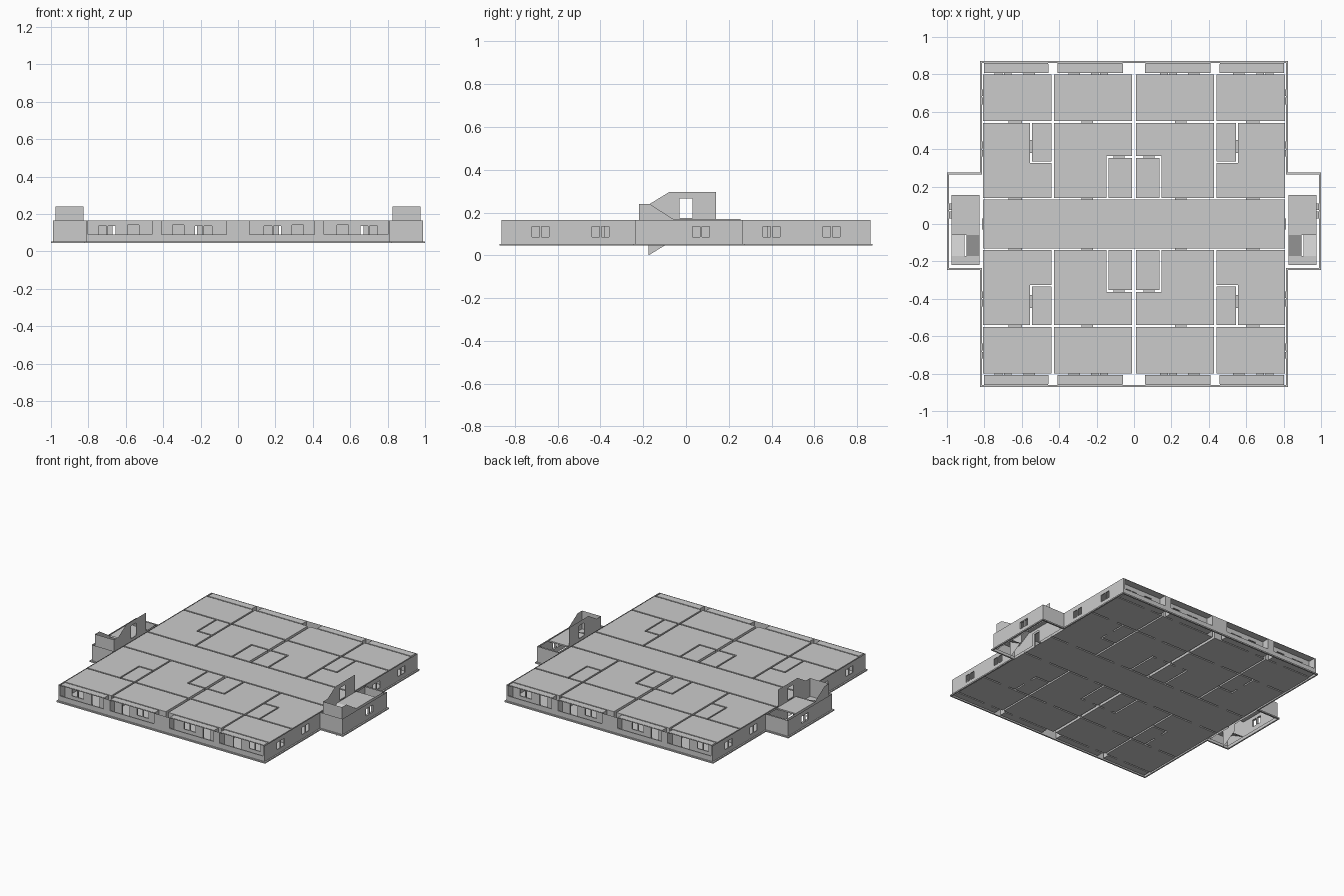
import bpy, bmesh

cube = bpy.data.objects.get("Cube")
if cube:
    bpy.data.objects.remove(cube)

FLOOR, ROOF = 0.05, 0.166
WALL_X, WALL_Y = 0.814, 0.862      # main outer wall
TOWER_X, TOWER_F, TOWER_B = 0.99, -0.235, 0.265
IN_X, IN_F, IN_B, SIDE = 0.975, -0.22, 0.255, 0.826   # stair inner shell

concrete = bpy.data.materials.new("concrete_grey")
concrete.use_nodes = True
GREY = (0.6, 0.6, 0.6, 1)
concrete.diffuse_color = GREY
concrete.node_tree.nodes["Principled BSDF"].inputs["Base Color"].default_value = GREY


def face(bm, pts):
    bm.faces.new([bm.verts.new(p) for p in pts])


def finish(bm, name, mirror):
    bmesh.ops.remove_doubles(bm, verts=bm.verts, dist=0.0002)
    bmesh.ops.recalc_face_normals(bm, faces=bm.faces)
    mesh = bpy.data.meshes.new(name)
    bm.to_mesh(mesh)
    bm.free()
    mesh.materials.append(concrete)
    ob = bpy.data.objects.new(name, mesh)
    bpy.context.collection.objects.link(ob)
    mod = ob.modifiers.new("mirror", "MIRROR")
    mod.use_axis = ("X" in mirror, "Y" in mirror, False)
    return ob


def at(axis, n, u, z):
    """Point on a wall whose normal lies along axis (0 = x, 1 = y)."""
    return (n, u, z) if axis == 0 else (u, n, z)


def panel(bm, p, q, z0, z1, holes):
    """Upright wall sheet from p to q, with rectangular openings left out."""
    axis = 0 if abs(p[0] - q[0]) < 1e-6 else 1
    n, u0, u1 = p[axis], *sorted((p[1 - axis], q[1 - axis]))
    cut = [h for h in holes if h[0] == axis and h[1] - 1e-4 < n < h[2] + 1e-4
           and h[3] < u1 and h[4] > u0]
    us = sorted({u0, u1} | {u for h in cut for u in h[3:5] if u0 < u < u1})
    zs = sorted({z0, z1} | {z for h in cut for z in h[5:7] if z0 < z < z1})
    for a, b in zip(us, us[1:]):
        for c, d in zip(zs, zs[1:]):
            u, z = (a + b) / 2, (c + d) / 2
            if not any(h[3] < u < h[4] and h[5] < z < h[6] for h in cut):
                face(bm, [at(axis, n, *uz) for uz in ((a, c), (b, c), (b, d), (a, d))])


def lining(bm, hole):
    """Reveal faces around an opening, bridging the two wall sheets."""
    axis, n0, n1, u0, u1, z0, z1 = hole
    ring = [(u0, z0), (u1, z0), (u1, z1), (u0, z1)]
    for i in range(4):
        a, b = ring[i], ring[(i + 1) % 4]
        if abs(a[0]) + abs(b[0]) < 1e-6:
            continue
        face(bm, [at(axis, n0, *a), at(axis, n0, *b), at(axis, n1, *b), at(axis, n1, *a)])


def door(axis, n0, n1, u0, u1):
    return [(axis, n0, n1, u0, u1, FLOOR, 0.14)]


def window(axis, n0, n1, u0, u1):
    mid = (u0 + u1) / 2
    return [(axis, n0, n1, u0, mid - 0.004, 0.085, 0.135),
            (axis, n0, n1, mid + 0.004, u1, 0.085, 0.135)]


def rect(x0, x1, y0, y1):
    return [(x0, y0), (x1, y0), (x1, y1), (x0, y1)]


# Openings for one quarter of the storey
holes = []
for x0, x1 in ((0.22, 0.28), (0.60, 0.67)):
    holes += door(1, 0.13, 0.14, x0, x1) + door(1, 0.54, 0.55, x0, x1)
holes += door(1, 0.353, 0.363, 0.05, 0.11) + door(0, 0.545, 0.555, 0.38, 0.45)
for x0, x1 in ((0.53, 0.59), (0.29, 0.35)):
    holes += door(1, 0.80, 0.808, x0, x1)
for x0, x1 in ((0.655, 0.745), (0.14, 0.23)):
    holes += window(1, 0.80, 0.808, x0, x1)
for y0, y1 in ((0.36, 0.44), (0.64, 0.72)):
    holes += window(0, 0.808, WALL_X, y0, y1)
holes += door(0, 0.808, WALL_X, 0, 0.03)
balconies = ((0.06, 0.41), (0.458, 0.802))
for x0, x1 in balconies:
    holes.append((1, 0.855, WALL_Y, x0 + 0.001, x1 - 0.001, 0.09, ROOF - 0.002))

# Rooms of one quarter, mirrored both ways
rooms = {
    "corridor": rect(0, 0.808, 0, 0.13),
    "living_room": [(0.148, 0.14), (0.428, 0.14), (0.428, 0.54), (0.01, 0.54),
                    (0.01, 0.363), (0.148, 0.363)],
    "bathroom": rect(0.01, 0.137, 0.14, 0.353),
    "kitchen": [(0.44, 0.14), (0.808, 0.14), (0.808, 0.54), (0.555, 0.54),
                (0.555, 0.325), (0.44, 0.325)],
    "closet": rect(0.44, 0.545, 0.335, 0.54),
    "inner_bedroom": rect(0.01, 0.428, 0.55, 0.80),
    "outer_bedroom": rect(0.44, 0.808, 0.55, 0.80),
    "inner_balcony": rect(*balconies[0], 0.808, 0.855),
    "outer_balcony": rect(*balconies[1], 0.808, 0.855),
}
for name, plan in rooms.items():
    bm = bmesh.new()
    for z in (FLOOR, ROOF):
        face(bm, [(x, y, z) for x, y in plan])
    for p, q in zip(plan, plan[1:] + plan[:1]):
        if p[0] == q[0] == 0 or p[1] == q[1] == 0:
            continue
        panel(bm, p, q, FLOOR, ROOF, holes)
    finish(bm, name, "XY")

# Door and window reveals
bm = bmesh.new()
for h in holes:
    lining(bm, h)
finish(bm, "opening_reveals", "XY")

# Main outer wall
bm = bmesh.new()
panel(bm, (WALL_X, 0), (WALL_X, WALL_Y), FLOOR, ROOF, holes)
panel(bm, (0, WALL_Y), (WALL_X, WALL_Y), FLOOR, ROOF, holes)
finish(bm, "outer_wall", "XY")

# Stair tower outer wall with its window
tower_holes = window(0, IN_X, TOWER_X, 0.03, 0.11)
bm = bmesh.new()
panel(bm, (TOWER_X, TOWER_F), (TOWER_X, TOWER_B), FLOOR, ROOF, tower_holes)
for y in (TOWER_F, TOWER_B):
    panel(bm, (WALL_X, y), (TOWER_X, y), FLOOR, ROOF, [])
for h in tower_holes:
    lining(bm, h)
finish(bm, "tower_outer_wall", "X")

# Stair tower inner shell: sloped parapet outside, tall gable with doorway inside
bm = bmesh.new()
panel(bm, (IN_X, -0.06), (IN_X, IN_B), FLOOR, 0.17, tower_holes)
panel(bm, (SIDE, IN_F), (IN_X, IN_F), FLOOR, 0.24, [])
panel(bm, (SIDE, IN_B), (IN_X, IN_B), FLOOR, ROOF, [])
face(bm, [(IN_X, y, z) for y, z in
          ((IN_F, FLOOR), (-0.06, FLOOR), (-0.06, 0.17), (-0.17, 0.24), (IN_F, 0.24))])
face(bm, [(SIDE, y, z) for y, z in
          ((IN_F, FLOOR), (-0.03, FLOOR), (-0.03, 0.295), (-0.08, 0.295),
           (-0.17, 0.24), (IN_F, 0.24))])
panel(bm, (SIDE, 0.03), (SIDE, 0.14), FLOOR, 0.295, [])
panel(bm, (SIDE, 0.14), (SIDE, IN_B), FLOOR, ROOF, [])
panel(bm, (SIDE, -0.03), (SIDE, 0.03), 0.14, 0.175, [])
panel(bm, (SIDE, -0.03), (SIDE, 0.03), 0.265, 0.295, [])
finish(bm, "tower_inner_wall", "X")


# Stairs: upper landing, two flights and a half landing
def deck(bm, x0, x1, y0, z0, y1, z1):
    face(bm, [(x0, y0, z0), (x1, y0, z0), (x1, y1, z1), (x0, y1, z1)])


bm = bmesh.new()
deck(bm, SIDE, IN_X, -0.06, 0.17, 0.155, 0.17)
deck(bm, SIDE, IN_X, -0.06, 0.16, 0.155, 0.16)
panel(bm, (SIDE, 0.155), (IN_X, 0.155), 0.16, 0.17, [])
deck(bm, SIDE, 0.895, -0.17, 0.11, -0.06, 0.17)
deck(bm, SIDE, IN_X, IN_F, 0.11, -0.17, 0.11)
deck(bm, 0.905, IN_X, -0.17, 0.11, -0.06, FLOOR)
finish(bm, "stairs", "X")

# Thin wall between the flights, reaching below the floor
bm = bmesh.new()
for x in (0.898, 0.902):
    face(bm, [(x, y, z) for y, z in
              ((-0.175, 0), (-0.06, 0.07), (-0.06, 0.17), (-0.175, 0.115))])
finish(bm, "stair_centre_wall", "X")


# Ledge running around the foot of the walls
def outline(d):
    x, t, y = WALL_X + d, TOWER_X + d, WALL_Y + d
    f, b = TOWER_F - d, TOWER_B + d
    return [(0, -y), (x, -y), (x, f), (t, f), (t, b), (x, b), (x, y), (0, y)]


bm = bmesh.new()
inner, outer = outline(0), outline(0.01)
for i in range(len(inner) - 1):
    a, b, c, d = inner[i], inner[i + 1], outer[i + 1], outer[i]
    for z in (0.045, 0.054):
        face(bm, [(*p, z) for p in (a, b, c, d)])
    for p, q in ((a, b), (d, c)):
        panel(bm, p, q, 0.045, 0.054, [])
finish(bm, "base_ledge", "X")
